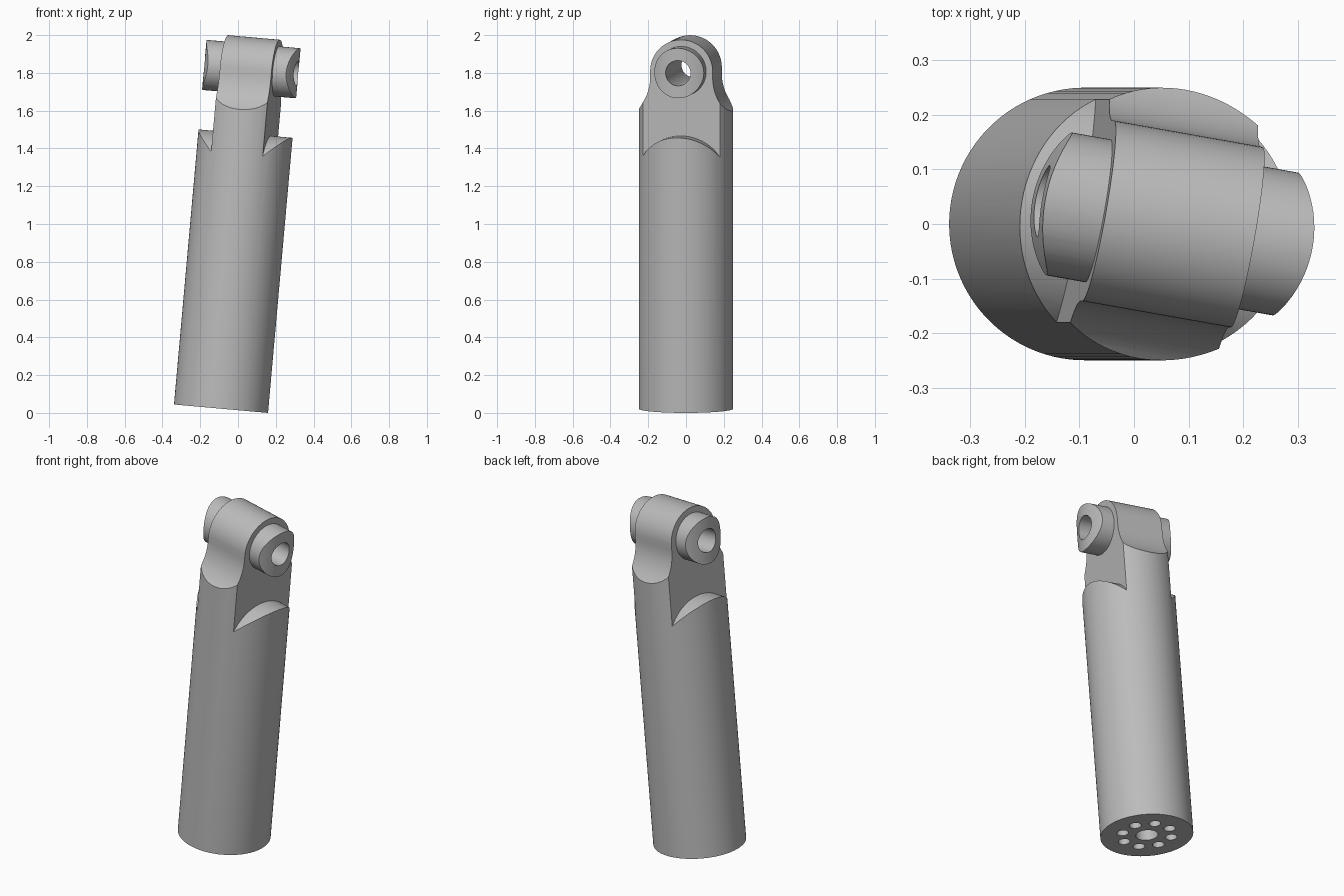
import bpy, bmesh
from math import sin, cos, pi, radians
from mathutils import Matrix

default = bpy.data.objects.get("Cube")
if default:
    bpy.data.objects.remove(default, do_unlink=True)

R = 0.25          # column radius
PIN_Z = 1.805     # height of the cross pin along the column
HEAD_R = 0.168    # radius of the rounded head

grey = bpy.data.materials.new("plain grey")
grey.use_nodes = True
grey.diffuse_color = (0.5, 0.5, 0.5, 1)
grey.node_tree.nodes["Principled BSDF"].inputs["Base Color"].default_value = (0.5, 0.5, 0.5, 1)


def finish(name, bm):
    bmesh.ops.recalc_face_normals(bm, faces=bm.faces)
    mesh = bpy.data.meshes.new(name)
    bm.to_mesh(mesh)
    bm.free()
    mesh.materials.append(grey)
    ob = bpy.data.objects.new(name, mesh)
    bpy.context.collection.objects.link(ob)
    return ob


def prism(name, profile, half):
    """Extrude a (y, z) profile along x."""
    bm = bmesh.new()
    face = bm.faces.new([bm.verts.new((-half, y, z)) for y, z in profile])
    moved = bmesh.ops.extrude_face_region(bm, geom=[face])["geom"]
    bmesh.ops.translate(bm, vec=(2 * half, 0, 0),
                        verts=[v for v in moved if isinstance(v, bmesh.types.BMVert)])
    return finish(name, bm)


def cylinder(name, radius, length, matrix, segments=64):
    bm = bmesh.new()
    bmesh.ops.create_cone(bm, cap_ends=True, segments=segments, radius1=radius,
                          radius2=radius, depth=length, matrix=matrix)
    return finish(name, bm)


def combine(ob, other, operation):
    """Apply a boolean and discard the second shape."""
    mod = ob.modifiers.new(operation, 'BOOLEAN')
    mod.operation, mod.solver, mod.object = operation, 'EXACT', other
    graph = bpy.context.evaluated_depsgraph_get()
    mesh = bpy.data.meshes.new_from_object(ob.evaluated_get(graph))
    ob.modifiers.clear()
    ob.data = mesh
    bpy.data.objects.remove(other, do_unlink=True)


# Barrel side profile, with an arched top that forms the shoulders
arch_z = 1.212
arch = [(R * cos(pi * i / 48), arch_z + R * sin(pi * i / 48)) for i in range(49)]
strut = prism("tilted_strut",
              [(-0.3, -0.1), (0.3, -0.1), (0.3, arch_z)] + arch + [(-0.3, arch_z)], 0.4)

# Neck and rounded head with concave flanks
flank = [(HEAD_R + R - R * cos(i / 16), 1.772 - R * sin(i / 16)) for i in range(16, -1, -1)]
head = [(HEAD_R * cos(pi * i / 40), PIN_Z + HEAD_R * sin(pi * i / 40)) for i in range(41)]
side = [(flank[0][0], 1.0)] + flank
neck = prism("neck", side + head + [(-y, z) for y, z in reversed(side)], 0.139)
combine(strut, neck, 'UNION')

# Cross boss, then trim everything to the round column
across = Matrix.Translation((0, 0, PIN_Z)) @ Matrix.Rotation(pi / 2, 4, 'Y')
combine(strut, cylinder("pin_boss", 0.133, 0.7, across), 'UNION')
combine(strut, cylinder("column", R, 2.2, Matrix.Translation((0, 0, 1.1)), 96), 'INTERSECT')

# Pin hole, centre socket and ring of eight bolt holes in the base
combine(strut, cylinder("pin_hole", 0.067, 1, across, 48), 'DIFFERENCE')
combine(strut, cylinder("centre_socket", 0.06, 0.3, Matrix.Identity(4), 40), 'DIFFERENCE')
for i in range(8):
    a = radians(33) + i * pi / 4
    place = Matrix.Translation((0.137 * cos(a), 0.137 * sin(a), 0))
    combine(strut, cylinder("bolt_hole", 0.032, 0.3, place, 24), 'DIFFERENCE')

# Turn, tilt and set on the ground
strut.data.transform(Matrix.Translation((-0.09, 0, 0.0222))
                     @ Matrix.Rotation(radians(5.1), 4, 'Y')
                     @ Matrix.Rotation(radians(-10), 4, 'Z'))
bpy.ops.object.select_all(action='DESELECT')
strut.select_set(True)
bpy.context.view_layer.objects.active = strut
bpy.ops.object.shade_smooth_by_angle(angle=radians(25))
